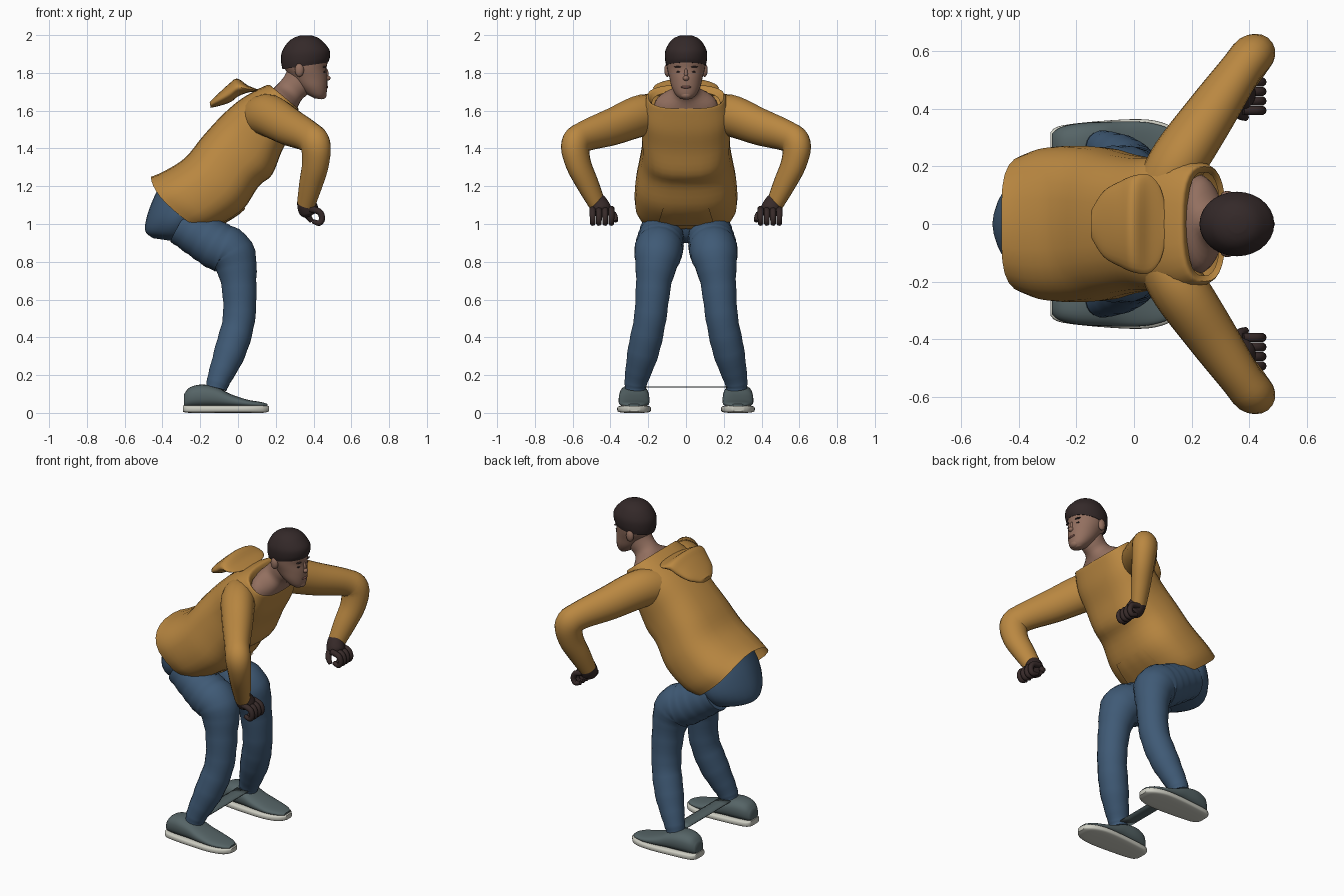
import bpy, bmesh, math
from mathutils import Vector

cube = bpy.data.objects.get("Cube")
if cube:
    bpy.data.objects.remove(cube, do_unlink=True)


def material(name, r, g, b):
    m = bpy.data.materials.new(name)
    m.use_nodes = True
    m.diffuse_color = (r, g, b, 1)
    m.node_tree.nodes["Principled BSDF"].inputs["Base Color"].default_value = (r, g, b, 1)
    return m


OCHRE = material("ochre_cloth", .49, .245, .053)
DENIM = material("blue_denim", .050, .102, .18)
SKIN = material("brown_skin", .29, .16, .115)
HAIR = material("black_hair", .034, .022, .022)
GLOVE = material("dark_glove", .038, .023, .022)
SHOE = material("grey_shoe", .092, .128, .134)
SOLE = material("pale_sole", .60, .60, .53)
LIPS = material("lip", .20, .09, .075)
SIDES = (("left", 1), ("right", -1))


def finish(bm, name, mat, angle=50):
    bmesh.ops.recalc_face_normals(bm, faces=bm.faces)
    mesh = bpy.data.meshes.new(name)
    bm.to_mesh(mesh)
    bm.free()
    mesh.materials.append(mat)
    ob = bpy.data.objects.new(name, mesh)
    bpy.context.collection.objects.link(ob)
    bpy.ops.object.select_all(action='DESELECT')
    bpy.context.view_layer.objects.active = ob
    ob.select_set(True)
    bpy.ops.object.shade_smooth_by_angle(angle=math.radians(angle))
    return ob


def smooth_rows(rows, steps):
    """Catmull-Rom interpolation of rows of numbers."""
    out = []
    for i in range(len(rows) - 1):
        a, b, c, d = (rows[max(0, min(len(rows) - 1, i + k))] for k in (-1, 0, 1, 2))
        for s in range(steps):
            t = s / steps
            out.append([q + .5 * t * (r - p + t * (2*p - 5*q + 4*r - e + t * (3*(q - r) + e - p)))
                        for p, q, r, e in zip(a, b, c, d)])
    return out + [list(rows[-1])]


def skin_rings(rings, name, mat, caps, n=28, power=1.0):
    """Bridge rings given as centre and two half axes."""
    bm = bmesh.new()
    loops = []
    for c, u, v in rings:
        loop = []
        for k in range(n):
            a = math.tau * k / n
            ca, sa = math.cos(a), math.sin(a)
            loop.append(bm.verts.new(c + u * math.copysign(abs(ca) ** power, ca)
                                     + v * math.copysign(abs(sa) ** power, sa)))
        loops.append(loop)
    for p, q in zip(loops, loops[1:]):
        for k in range(n):
            bm.faces.new((p[k], p[k - 1], q[k - 1], q[k]))
    if caps:
        bm.faces.new(loops[0])
        bm.faces.new(loops[-1])
    return finish(bm, name, mat)


def body(name, mat, rows, y=0, caps=True, power=1.0, steps=4):
    """Loft rows of (back x, back z, front x, front z, half width)."""
    rings = []
    for xa, za, xb, zb, w in smooth_rows(rows, steps):
        a, b = Vector((xa, y, za)), Vector((xb, y, zb))
        rings.append(((a + b) / 2, (b - a) / 2, Vector((0, w, 0))))
    return skin_rings(rings, name, mat, caps, power=power)


def limb(name, mat, rows, side=1, ratio=1.0, ripple=0.0, steps=5, n=20):
    """Tube along rows of (x, y, z, radius), mirrored by side."""
    pts = smooth_rows(rows, steps)
    pos = [Vector((p[0], p[1] * side, p[2])) for p in pts]
    u, rings = Vector((.3, 0, 1)), []
    for i, c in enumerate(pos):
        t = (pos[min(i + 1, len(pos) - 1)] - pos[max(i - 1, 0)]).normalized()
        u = (u - t * u.dot(t)).normalized()
        r = pts[i][3] * (1 + ripple * math.sin(i * 2.1))
        rings.append((c, u * r, t.cross(u) * r * ratio))
    return skin_rings(rings, name, mat, True, n=n)


def blob(name, mat, centre, size):
    bm = bmesh.new()
    bmesh.ops.create_uvsphere(bm, u_segments=16, v_segments=10, radius=1)
    for v in bm.verts:
        v.co = Vector(centre) + Vector(a * b for a, b in zip(v.co, size))
    return finish(bm, name, mat)


# Hooded top: torso with a rolled collar, hem dipping at the hips
torso = body("hoodie_torso", OCHRE, [
    (-.46, 1.25, -.14, .975, .245), (-.39, 1.28, -.07, 1.01, .27),
    (-.28, 1.35, .03, 1.08, .268), (-.19, 1.46, .11, 1.20, .245),
    (-.09, 1.57, .18, 1.26, .232), (.0, 1.65, .23, 1.38, .238),
    (.08, 1.70, .28, 1.48, .235), (.14, 1.73, .31, 1.57, .215),
    (.17, 1.735, .32, 1.61, .2), (.185, 1.70, .30, 1.58, .18)],
    caps=False, power=.76)
down = Vector((-.64, 0, -.77))
hem = Vector((-.3, 0, 1.11))
for v in torso.data.vertices:
    near = max(0, 1 + (v.co - hem).dot(down) / .2)
    v.co += down * .06 * near * (v.co.y / .25) ** 2

# Hanging hood
body("hood", OCHRE, [
    (-.15, 1.645, -.145, 1.615, .05), (-.11, 1.685, -.10, 1.625, .115),
    (-.05, 1.74, -.04, 1.645, .15), (-.005, 1.77, .0, 1.675, .168),
    (.05, 1.735, .05, 1.695, .172), (.09, 1.718, .09, 1.70, .13),
    (.11, 1.712, .11, 1.70, .06)])

# Front pocket wrapped on the belly
bm = bmesh.new()
bmesh.ops.create_grid(bm, x_segments=12, y_segments=12, size=1)
for v in bm.verts:
    a, b = v.co.x, v.co.y
    v.co = (-.03 + .06 * b, a * (.135 - .015 * b), 1.04 + .05 * b)
pocket = finish(bm, "front_pocket", OCHRE)
wrap = pocket.modifiers.new("wrap", 'SHRINKWRAP')
wrap.target = torso
wrap.wrap_mode = 'ABOVE_SURFACE'
wrap.offset = .006

# Neck and head
body("neck", SKIN, [
    (.13, 1.65, .29, 1.52, .18), (.18, 1.71, .31, 1.60, .155),
    (.215, 1.745, .335, 1.655, .075), (.25, 1.79, .38, 1.70, .066),
    (.27, 1.85, .41, 1.77, .066)])
body("head", SKIN, [
    (.405, 1.665, .445, 1.66, .03), (.36, 1.69, .465, 1.68, .055),
    (.315, 1.73, .472, 1.72, .076), (.275, 1.78, .473, 1.77, .088),
    (.245, 1.83, .468, 1.82, .1), (.24, 1.88, .475, 1.87, .102),
    (.26, 1.93, .46, 1.93, .09), (.32, 1.97, .41, 1.97, .04)])
body("hair", HAIR, [
    (.235, 1.82, .476, 1.855, .104), (.228, 1.86, .486, 1.88, .111),
    (.232, 1.91, .485, 1.92, .11), (.262, 1.96, .455, 1.96, .088),
    (.295, 1.985, .425, 1.985, .062), (.33, 1.998, .39, 1.998, .03)])
blob("nose", SKIN, (.472, 0, 1.772), (.018, .017, .014))
blob("nose_bridge", SKIN, (.465, 0, 1.795), (.014, .01, .03))
blob("mouth", LIPS, (.466, 0, 1.725), (.012, .027, .008))
blob("chin", SKIN, (.445, 0, 1.683), (.024, .032, .022))

# Paired parts
for label, s in SIDES:
    blob(label + "_ear", SKIN, (.325, s * .098, 1.815), (.024, .017, .036))
    blob(label + "_eye", HAIR, (.453, s * .038, 1.805), (.01, .014, .005))
    blob(label + "_brow", HAIR, (.457, s * .04, 1.832), (.011, .023, .004))

    limb(label + "_sleeve", OCHRE, [
        (.09, .12, 1.57, .10), (.16, .23, 1.575, .112), (.27, .39, 1.515, .10),
        (.37, .535, 1.465, .083), (.41, .585, 1.42, .083), (.41, .57, 1.32, .074),
        (.385, .52, 1.21, .064), (.36, .47, 1.105, .05)], s, ratio=.88)

    # Gloved hand with curled fingers
    limb(label + "_glove_palm", GLOVE, [
        (.36, .475, 1.13, .046), (.365, .46, 1.10, .052),
        (.375, .445, 1.07, .052), (.385, .44, 1.05, .035)], s)
    for k in range(4):
        y = .395 + k * .033
        limb(label + "_finger_" + str(k + 1), GLOVE, [
            (.38, y, 1.08, .017), (.43, y, 1.065, .017), (.445, y, 1.03, .016),
            (.43, y, 1.005, .015), (.395, y, 1.015, .012)], s, n=10)
    limb(label + "_thumb", GLOVE, [
        (.35, .43, 1.08, .02), (.365, .385, 1.05, .018), (.39, .37, 1.015, .012)], s, n=10)

    limb(label + "_trouser_leg", DENIM, [
        (-.30, .12, 1.0, .11), (-.20, .13, .94, .12), (-.11, .14, .885, .127),
        (-.03, .15, .835, .124), (.003, .17, .70, .096), (.005, .19, .50, .086),
        (-.04, .225, .33, .084), (-.10, .262, .18, .063), (-.115, .268, .13, .055)],
        s, ripple=.018)

    # Shoe upper and flat sole
    body(label + "_shoe", SHOE, [
        (-.285, .10, -.285, .03, .04), (-.255, .135, -.255, .03, .062),
        (-.19, .15, -.19, .03, .076), (-.11, .135, -.11, .03, .08),
        (-.04, .10, -.04, .03, .082), (.05, .07, .05, .03, .078),
        (.12, .058, .12, .03, .058), (.155, .048, .155, .03, .03)], y=s * .275, power=.8)
    body(label + "_sole", SOLE, [
        (-.29, .04, -.29, .005, .045), (-.25, .04, -.25, 0, .068),
        (-.08, .04, -.08, 0, .086), (.05, .04, .05, 0, .088),
        (.13, .04, .13, 0, .065), (.165, .036, .165, .008, .03)],
        y=s * .275, power=.5)

# Trouser seat
body("trouser_seat", DENIM, [
    (-.40, 1.23, -.2, 1.1, .2), (-.45, 1.13, -.15, 1.04, .235),
    (-.485, 1.03, -.16, .98, .225), (-.49, .96, -.2, .92, .17),
    (-.45, .925, -.28, .90, .08)], power=1.15)

# Strap between the ankles
bm = bmesh.new()
bmesh.ops.create_grid(bm, x_segments=2, y_segments=8, size=1)
for v in bm.verts:
    v.co = (-.12 + .04 * v.co.x, .22 * v.co.y, .14)
strap = finish(bm, "ankle_strap", SHOE)
strap.modifiers.new("thickness", 'SOLIDIFY').thickness = .006
